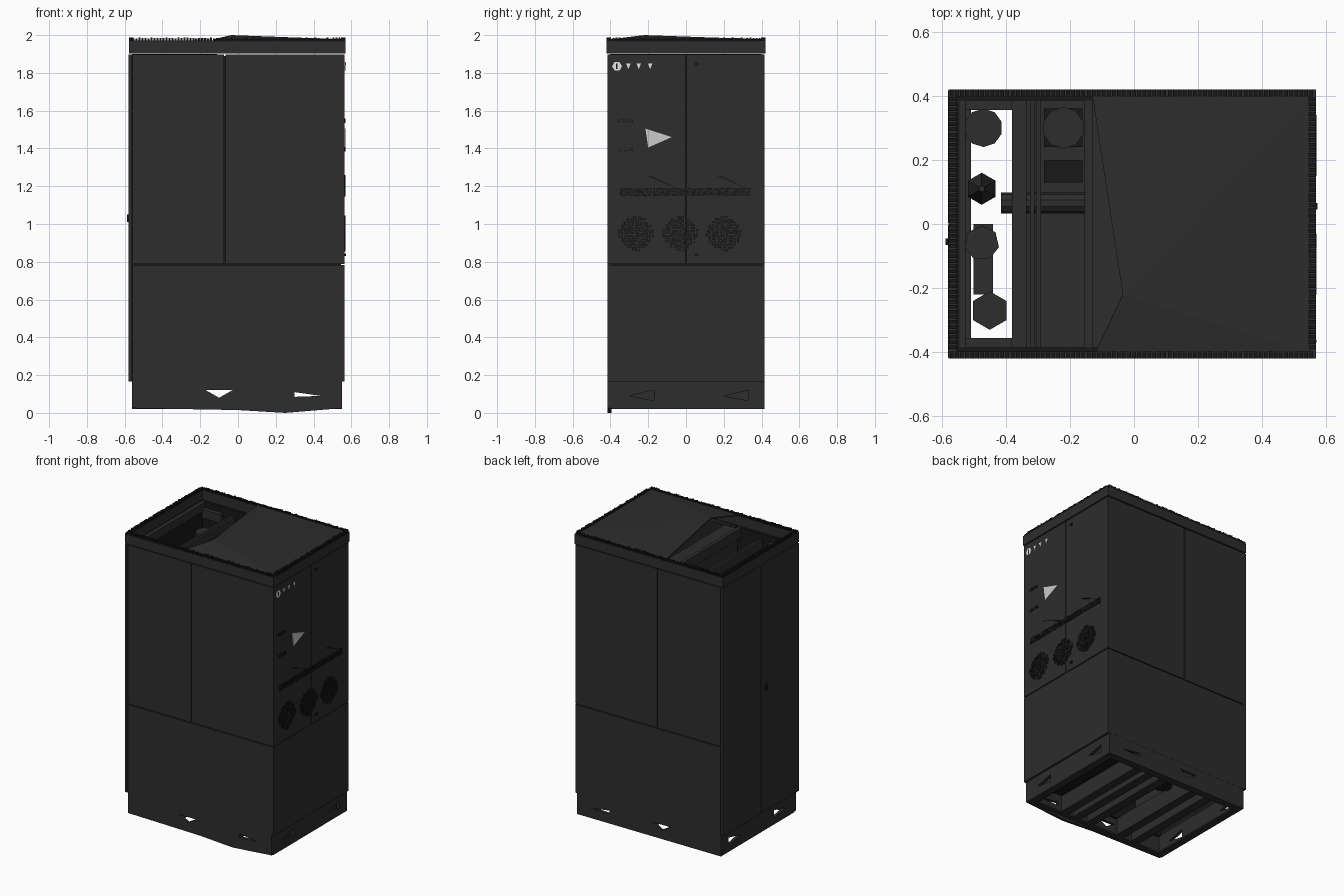
import bpy, bmesh, math, random
from mathutils import Vector, Matrix

random.seed(4)
cube = bpy.data.objects.get("Cube")
if cube:
    bpy.data.objects.remove(cube, do_unlink=True)


def material(name, value):
    m = bpy.data.materials.new(name)
    m.use_nodes = True
    colour = (value, value, value, 1)
    m.diffuse_color = colour
    m.node_tree.nodes["Principled BSDF"].inputs["Base Color"].default_value = colour
    return m


CHARCOAL = material("charcoal paint", 0.026)
BLACK = material("black", 0.009)
GREY = material("light grey", 0.6)
WHITE = material("white", 0.85)


def finish(name, bm, mat):
    bmesh.ops.recalc_face_normals(bm, faces=bm.faces)
    mesh = bpy.data.meshes.new(name)
    bm.to_mesh(mesh)
    bm.free()
    mesh.materials.append(mat)
    obj = bpy.data.objects.new(name, mesh)
    bpy.context.collection.objects.link(obj)
    return obj


def boxes(name, spans, mat=CHARCOAL):
    """Each span is (x0, x1, y0, y1, z0, z1)."""
    bm = bmesh.new()
    for x0, x1, y0, y1, z0, z1 in spans:
        centre = Vector((x0 + x1, y0 + y1, z0 + z1)) / 2
        size = Matrix.Diagonal((x1 - x0, y1 - y0, z1 - z0, 1))
        bmesh.ops.create_cube(bm, size=1, matrix=Matrix.Translation(centre) @ size)
    return finish(name, bm, mat)


def prism(name, points, axis, start, end, mat=CHARCOAL):
    """Extrude a flat outline along an axis."""
    place = {"x": lambda u, v, w: (w, u, v),
             "y": lambda u, v, w: (u, w, v),
             "z": lambda u, v, w: (u, v, w)}[axis]
    bm = bmesh.new()
    a = [bm.verts.new(place(u, v, start)) for u, v in points]
    b = [bm.verts.new(place(u, v, end)) for u, v in points]
    bm.faces.new(a)
    bm.faces.new(b)
    for i in range(len(a)):
        j = (i + 1) % len(a)
        bm.faces.new((a[i], a[j], b[j], b[i]))
    return finish(name, bm, mat)


def cylinder(name, centre, radius, length, axis="z", top=None, sides=10, mat=CHARCOAL):
    bm = bmesh.new()
    turn = Matrix.Rotation(math.pi / 2, 4, "Y") if axis == "x" else Matrix()
    bmesh.ops.create_cone(bm, cap_ends=True, segments=sides, radius1=radius,
                          radius2=radius if top is None else top, depth=length,
                          matrix=Matrix.Translation(centre) @ turn)
    return finish(name, bm, mat)


def cut(target, cutters):
    for c in cutters:
        mod = target.modifiers.new("slot", "BOOLEAN")
        mod.operation, mod.solver, mod.object = "DIFFERENCE", "EXACT", c
    graph = bpy.context.evaluated_depsgraph_get()
    graph.update()
    mesh = bpy.data.meshes.new_from_object(target.evaluated_get(graph))
    target.modifiers.clear()
    target.data = mesh


# Plinth walls with triangular slots
front_low = [(-0.56, 0.165), (-0.56, 0.025), (0, 0.015), (0.25, 0), (0.55, 0.025), (0.55, 0.165)]
walls_y = [prism("plinth_front", front_low, "y", -0.415, -0.395),
           boxes("plinth_back", [(-0.56, 0.55, 0.395, 0.415, 0.02, 0.165)])]
walls_x = [boxes("plinth_right", [(-0.56, -0.54, -0.395, 0.395, 0.02, 0.165)]),
           boxes("plinth_left", [(0.53, 0.55, -0.395, 0.395, 0.02, 0.165)])]
slots_y = [prism("slot", p, "y", -0.6, 0.6, BLACK) for p in (
    [(-0.17, 0.12), (-0.1, 0.08), (-0.03, 0.12)],
    [(0.3, 0.11), (0.3, 0.085), (0.44, 0.09)])]
slots_x = [prism("slot", [(y, 0.09), (y + 0.13, 0.12), (y + 0.13, 0.065)], "x", -0.8, 0.8, BLACK)
           for y in (-0.3, 0.2)]
for wall in walls_y:
    cut(wall, slots_y)
for wall in walls_x:
    cut(wall, slots_x)
for c in slots_x + slots_y:
    bpy.data.objects.remove(c, do_unlink=True)

# Plinth flanges and cross beams underneath
boxes("plinth_flanges", [(-0.54, 0.53, s * 0.38 - 0.016, s * 0.38 + 0.016, 0.02, 0.03) for s in (-1, 1)]
      + [(x - 0.016, x + 0.016, -0.364, 0.364, 0.02, 0.03) for x in (-0.524, 0.514)])
boxes("cross_beams", [(x - 0.03, x + 0.03, -0.395, 0.395, 0.05, 0.17)
                      for x in (-0.34, -0.22, 0.03, 0.14, 0.24, 0.49)])
cylinder("floor_port", (-0.12, 0.14, 0.155), 0.06, 0.03, mat=BLACK)

# Dark inner liner behind the panel seams
boxes("inner_core", [(-0.11, 0.545, -0.4, 0.4, 0.163, 1.88)], BLACK)
boxes("inner_liner", [(-0.555, -0.11, -0.4, -0.385, 0.163, 1.9), (-0.555, -0.11, 0.385, 0.4, 0.163, 1.9),
                      (-0.562, -0.545, -0.4, 0.4, 0.163, 1.9)], BLACK)
boxes("partition", [(-0.13, -0.03, -0.385, 0.385, 0.165, 1.89)])

# Front and back panels
G = 0.003
for side, y0, y1 in (("front", -0.416, -0.399), ("back", 0.399, 0.416)):
    boxes(side + "_panels", [(-0.558, -0.07 - G, y0, y1, 0.785 + G, 1.897),
                             (-0.07 + G, 0.56, y0, y1, 0.785 + G, 1.897),
                             (-0.558, 0.56, y0, y1, 0.165, 0.785 - G)])

# Control side panels and full height service doors
boxes("left_panels", [(0.543, 0.565, -0.414, -G, 0.785 + G, 1.897),
                      (0.543, 0.565, G, 0.414, 0.785 + G, 1.897),
                      (0.543, 0.565, -0.414, 0.414, 0.165, 0.785 - G)])
boxes("service_doors", [(-0.58, -0.561, -0.416, -G, 0.167, 1.897),
                        (-0.58, -0.561, G, 0.416, 0.167, 1.897)])
boxes("door_handle", [(-0.588, -0.579, -0.065, -0.045, 1.01, 1.05)], BLACK)
boxes("panel_bolts", [(0.56, 0.572, 0.045, 0.065, z, z + 0.015) for z in (0.83, 1.84)], BLACK)

# Roof cap walls
boxes("roof_cap", [(-0.578, 0.568, -0.42, -0.397, 1.903, 1.972), (-0.578, 0.568, 0.397, 0.42, 1.903, 1.972),
                   (-0.578, -0.552, -0.397, 0.397, 1.903, 1.972), (0.543, 0.568, -0.397, 0.397, 1.903, 1.972)])

# Serrated trim along the roof edge
teeth = []
for i in range(72):
    x = -0.574 + i * 0.0158
    for y in (-0.409, 0.409):
        teeth.append((x, x + 0.011, y - 0.011, y + 0.011, 1.965, 1.98 + random.random() * 0.007))
for i in range(50):
    y = -0.39 + i * 0.0158
    for x in (-0.565, 0.556):
        teeth.append((x - 0.012, x + 0.012, y, y + 0.011, 1.965, 1.98 + random.random() * 0.007))
boxes("roof_trim", teeth, BLACK)

# Roof sheet with a raised corner beside the opening
bm = bmesh.new()
peak = bm.verts.new((-0.035, -0.22, 2.0))
edge = [bm.verts.new((x, y, 1.978)) for x, y in
        ((-0.12, -0.4), (0.548, -0.4), (0.548, 0.4), (-0.13, 0.4))]
for a, b in zip(edge, edge[1:]):
    bm.faces.new((peak, a, b))
roof = finish("roof_sheet", bm, CHARCOAL)
for p in roof.data.polygons:
    if p.normal.z < 0:
        p.flip()
thick = roof.modifiers.new("thickness", "SOLIDIFY")
thick.thickness, thick.offset = 0.008, -1

# Equipment bay under the opening
boxes("bay_frame", [(-0.38, -0.335, -0.385, 0.385, 0.165, 1.8),
                    (-0.325, -0.31, -0.385, 0.385, 1.8, 1.86), (-0.305, -0.29, -0.385, 0.385, 1.8, 1.86),
                    (-0.155, -0.13, -0.385, 0.385, 1.83, 1.9),
                    (-0.545, -0.525, -0.385, 0.385, 1.84, 1.9),
                    (-0.525, -0.38, 0.355, 0.385, 1.8, 1.86), (-0.525, -0.38, -0.385, -0.355, 1.8, 1.86)])
boxes("bay_shelf", [(-0.335, -0.13, -0.385, 0.385, 1.45, 1.48)])
boxes("bay_blocks", [(-0.28, -0.16, 0.13, 0.2, 1.48, 1.7), (-0.28, -0.16, 0.24, 0.36, 1.48, 1.65)], BLACK)
cylinder("bay_fan", (-0.22, 0.3, 1.69), 0.065, 0.08)
cylinder("bay_pipe", (-0.28, 0.065, 1.76), 0.033, 0.27, "x")
cylinder("bay_tank", (-0.47, 0.3, 1.66), 0.06, 0.16)
cylinder("bay_cone", (-0.475, 0.11, 1.55), 0.05, 0.3, top=0.01, sides=6)
cylinder("bay_coil", (-0.475, -0.06, 1.5), 0.055, 0.3, sides=7)
cylinder("bay_motor", (-0.45, -0.27, 1.5), 0.06, 0.25, sides=6)
boxes("bay_arm", [(-0.5, -0.44, -0.22, 0.0, 1.35, 1.45)])

# Perforated fan grilles and vent strip on the control side
holes = []
def hole(y, z, size=0.012):
    y += random.uniform(-0.003, 0.003)
    z += random.uniform(-0.003, 0.003)
    holes.append((0.56, 0.568, y - size / 2, y + size / 2, z - size / 2, z + size / 2))

step = 0.0145
for centre in (-0.265, -0.03, 0.2):
    for i in range(-6, 7):
        for j in range(-6, 7):
            if math.hypot(i, j) < 6.1:
                hole(centre + i * step, 0.95 + j * step)
for i in range(48):
    for j in range(3):
        hole(-0.345 + i * step, 1.155 + j * step)
for z in (1.39, 1.54):
    for i in range(6):
        hole(-0.355 + i * step, z, 0.009)
        hole(-0.355 + i * step, z + 0.012, 0.007)
boxes("grille_holes", holes, BLACK)
for k, y in enumerate((-0.22, 0.15)):
    prism(f"vent_flap_{k}", [(y, 1.26), (y + 0.05, 1.25), (y + 0.19, 1.18)], "x", 0.56, 0.569, BLACK)

# Pale display plate and status markers
prism("display_plate", [(-0.215, 1.505), (-0.075, 1.46), (-0.2, 1.405)], "x", 0.563, 0.57, GREY)
hexagon = [(-0.365 + 0.026 * math.cos(a * math.pi / 3), 1.835 + 0.026 * math.sin(a * math.pi / 3))
           for a in range(6)]
prism("status_hexagon", hexagon, "x", 0.563, 0.568, WHITE)
boxes("hexagon_bar", [(0.564, 0.569, -0.37, -0.362, 1.82, 1.85)], BLACK)
for k, y in enumerate((-0.305, -0.25, -0.19)):
    prism(f"status_marker_{k}", [(y - 0.012, 1.85), (y + 0.012, 1.85), (y, 1.82)], "x", 0.563, 0.568, WHITE)
